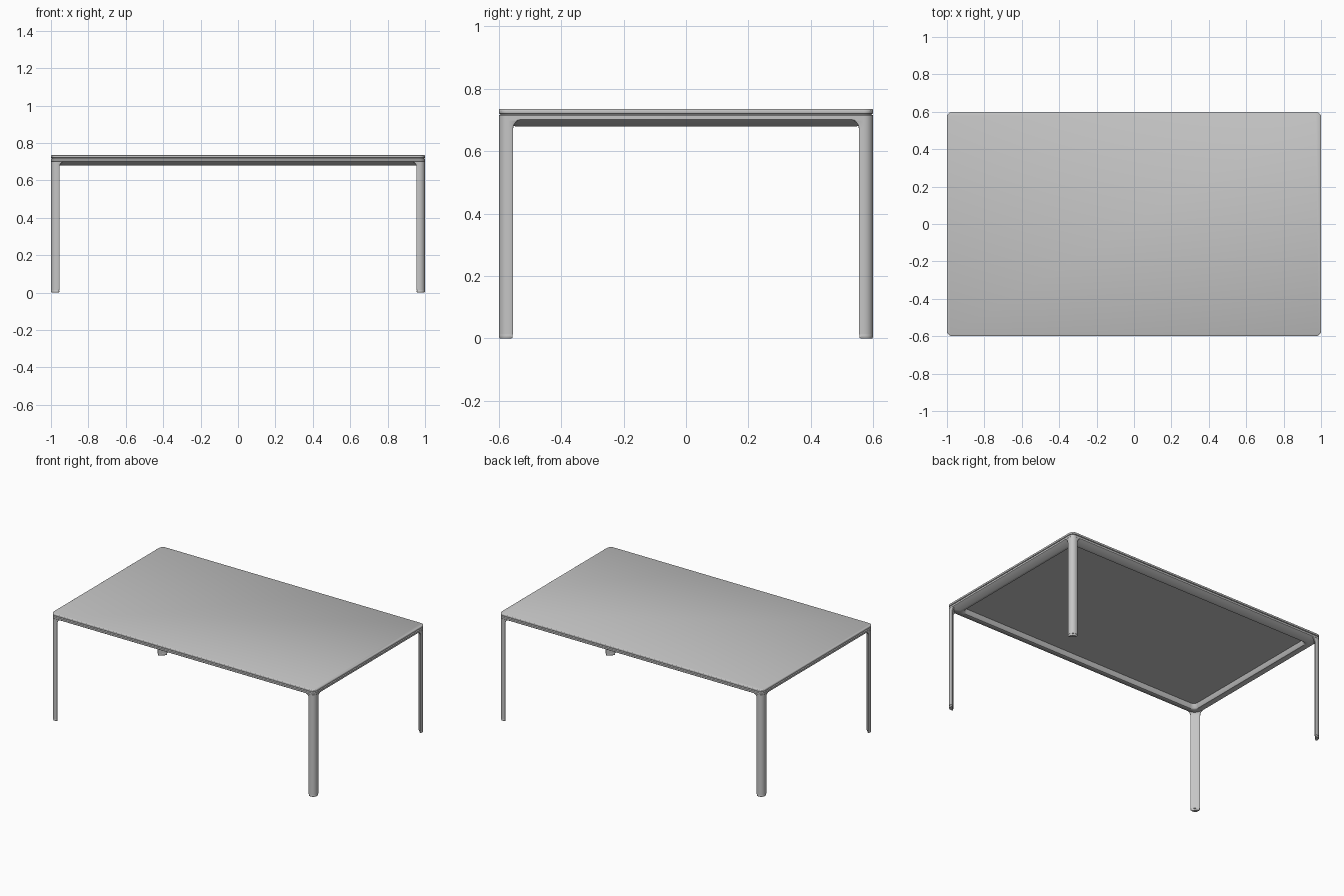
import bpy, bmesh, math

if "Cube" in bpy.data.objects:
    bpy.data.objects.remove(bpy.data.objects["Cube"], do_unlink=True)

HX, HY = 1.0, 0.6        # half length and half width
R = 0.03                 # plan corner radius
LEG = 0.046              # leg width

grey = bpy.data.materials.new("light_grey")
grey.use_nodes = True
COLOUR = (0.56, 0.56, 0.56, 1)
grey.diffuse_color = COLOUR
grey.node_tree.nodes["Principled BSDF"].inputs["Base Color"].default_value = COLOUR


def loft(name, rings, looped=False):
    """Skin a stack of equal-length rings, capped at the ends or looped."""
    bm = bmesh.new()
    loops = [[bm.verts.new(p) for p in ring] for ring in rings]
    pairs = list(zip(loops, loops[1:]))
    if looped:
        pairs.append((loops[-1], loops[0]))
    else:
        bm.faces.new(loops[0])
        bm.faces.new(loops[-1])
    n = len(loops[0])
    for a, b in pairs:
        for i in range(n):
            j = (i + 1) % n
            bm.faces.new((a[i], a[j], b[j], b[i]))
    bmesh.ops.recalc_face_normals(bm, faces=bm.faces)
    mesh = bpy.data.meshes.new(name)
    bm.to_mesh(mesh)
    bm.free()
    mesh.materials.append(grey)
    obj = bpy.data.objects.new(name, mesh)
    bpy.context.collection.objects.link(obj)
    bpy.ops.object.select_all(action="DESELECT")
    obj.select_set(True)
    bpy.context.view_layer.objects.active = obj
    bpy.ops.object.shade_smooth_by_angle(angle=math.radians(35))
    return obj


def rounded_rect(inset, z, steps=8):
    """Rounded rectangle ring, inset from the table outline."""
    pts = []
    for quarter, (sx, sy) in enumerate(((1, 1), (-1, 1), (-1, -1), (1, -1))):
        cx, cy = sx * (HX - inset - R), sy * (HY - inset - R)
        for k in range(steps + 1):
            a = math.pi / 2 * (quarter + k / steps)
            pts.append((cx + R * math.cos(a), cy + R * math.sin(a), z))
    return pts


def leg_section(sx, sy, width, z, inset=0.0, steps=8):
    """Corner wedge: rounded outside, diagonal inside, softened tips."""
    uv = []
    for k in range(steps + 1):
        a = math.pi + math.pi / 2 * k / steps
        uv.append((R + R * math.cos(a), R + R * math.sin(a)))
    tip = [(width - 0.006, 0), (width - 0.001, 0.002), (width, 0.006), (width - 0.004, 0.012)]
    uv += tip + [(v, u) for u, v in reversed(tip)]
    c = width * 0.38
    k = 1 - inset / c
    return [(sx * (HX - c - (u - c) * k), sy * (HY - c - (v - c) * k), z) for u, v in uv]


# Table top with softened edges
loft("table_top", [rounded_rect(d, z) for d, z in (
    (0.004, 0.719), (0.001, 0.721), (0, 0.724), (0, 0.731), (0.001, 0.733), (0.004, 0.735))])

# Recessed strip forming the shadow gap
loft("shadow_gap", [rounded_rect(0.006, 0.712), rounded_rect(0.006, 0.72)])

# Apron frame with an underside sloping inward and down
loft("apron_frame", [rounded_rect(d, z) for d, z in (
    (0.002, 0.716), (0, 0.714), (0, 0.702), (0.003, 0.699), (0.045, 0.682),
    (0.054, 0.679), (0.062, 0.681), (0.066, 0.686), (0.075, 0.7195), (0.01, 0.7195))],
    looped=True)

# Legs, flared brackets and feet at the four corners
FLARE = 0.03
for sx, side in ((1, "left"), (-1, "right")):
    for sy, end in ((-1, "front"), (1, "back")):
        tag = f"{end}_{side}"
        loft(f"leg_{tag}", [leg_section(sx, sy, LEG, z) for z in (0.013, 0.661)])
        loft(f"foot_{tag}", [leg_section(sx, sy, LEG, z, d) for z, d in (
            (0, 0.003), (0.003, 0.001), (0.012, 0.001), (0.0135, 0.002))])
        rings = [leg_section(sx, sy, LEG, 0.661)]
        for k in range(9):
            a = math.pi / 2 * k / 8
            rings.append(leg_section(sx, sy, LEG + FLARE * (1 - math.cos(a)),
                                     0.671 + FLARE * math.sin(a)))
        loft(f"bracket_{tag}", rings)
